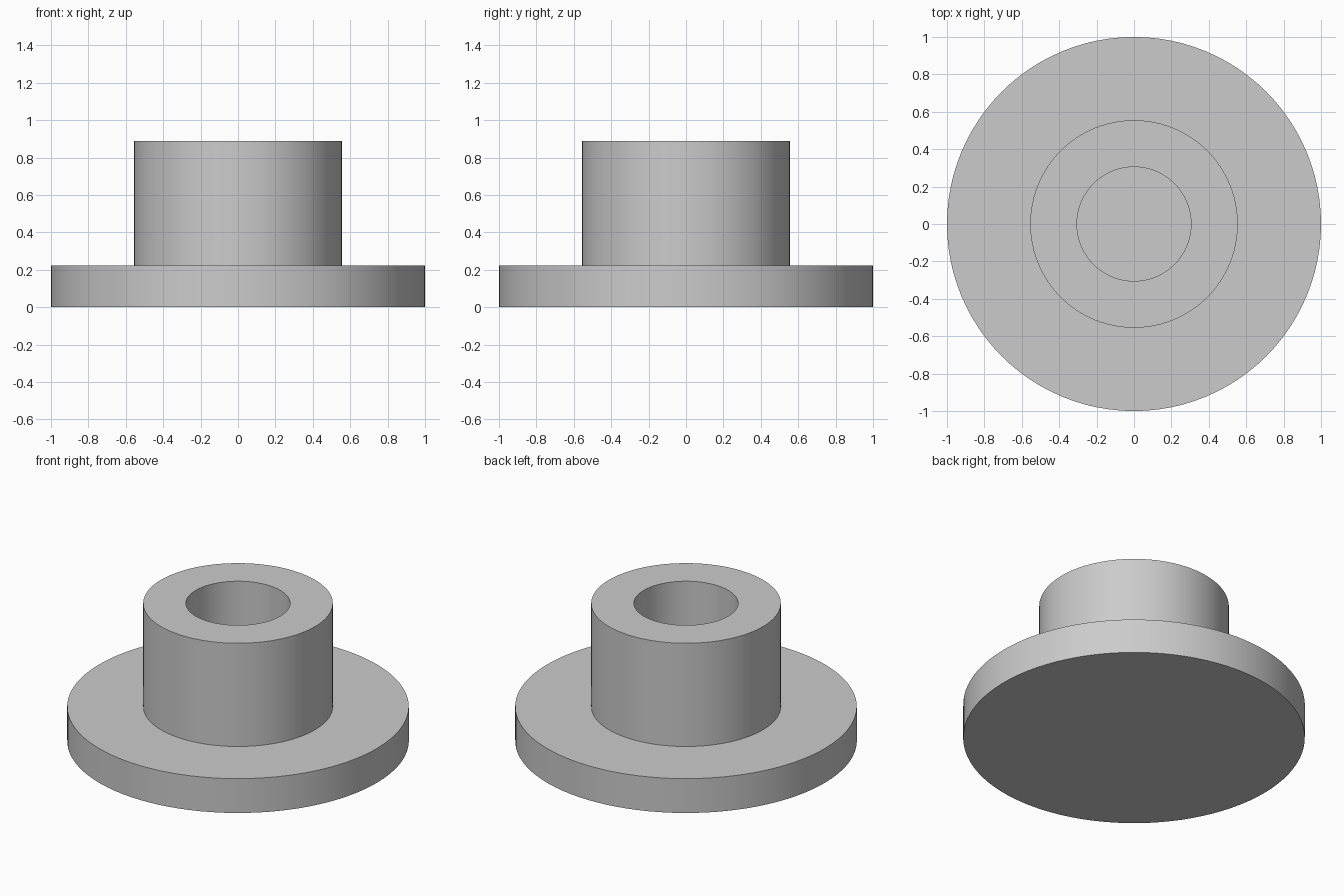
import bpy
import bmesh
import math

SEGMENTS = 96
FLANGE_R, HUB_R, BORE_R = 1.0, 0.555, 0.305
FLANGE_TOP, HUB_TOP = 0.222, 0.889
BORE_FLOOR = FLANGE_TOP

cube = bpy.data.objects.get("Cube")
if cube:
    bpy.data.objects.remove(cube, do_unlink=True)

# Plain grey finish
grey = bpy.data.materials.new("grey")
grey.use_nodes = True
colour = (0.6, 0.6, 0.6, 1.0)
grey.diffuse_color = colour
grey.node_tree.nodes["Principled BSDF"].inputs["Base Color"].default_value = colour

# Half section: underside, flange rim, hub wall, blind bore
profile = [
    (0, 0),
    (FLANGE_R, 0),
    (FLANGE_R, FLANGE_TOP),
    (HUB_R, FLANGE_TOP),
    (HUB_R, HUB_TOP),
    (BORE_R, HUB_TOP),
    (BORE_R, BORE_FLOOR),
    (0, BORE_FLOOR),
]

# Turn the section around the z axis
bm = bmesh.new()
verts = [bm.verts.new((r, 0, z)) for r, z in profile]
edges = [bm.edges.new(pair) for pair in zip(verts, verts[1:])]
bmesh.ops.spin(bm, geom=verts + edges, cent=(0, 0, 0), axis=(0, 0, 1),
               angle=math.tau, steps=SEGMENTS, use_merge=False)
bmesh.ops.remove_doubles(bm, verts=bm.verts[:], dist=0.0001)
bmesh.ops.recalc_face_normals(bm, faces=bm.faces[:])

mesh = bpy.data.meshes.new("flanged_hub")
bm.to_mesh(mesh)
bm.free()
mesh.materials.append(grey)
hub = bpy.data.objects.new("flanged_hub", mesh)
bpy.context.collection.objects.link(hub)

# Smooth walls, crisp rims
bpy.ops.object.select_all(action="DESELECT")
hub.select_set(True)
bpy.context.view_layer.objects.active = hub
bpy.ops.object.shade_smooth_by_angle(angle=math.radians(30))
